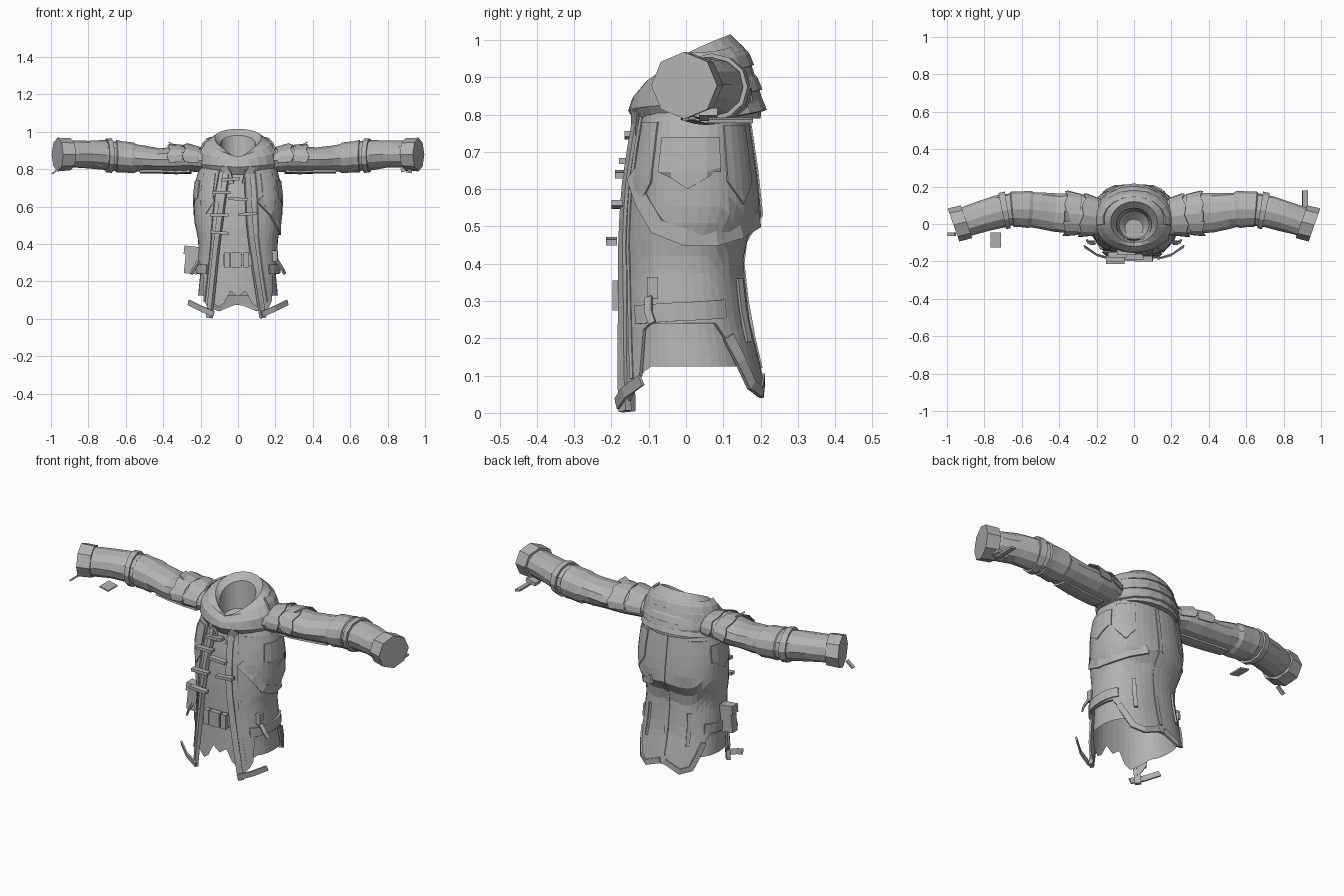
import bpy, bmesh, random
from math import sin, cos, asin, pi, radians, copysign
from mathutils import Vector

random.seed(4)
cube = bpy.data.objects.get("Cube")
if cube:
    bpy.data.objects.remove(cube)

GREY = (0.45, 0.45, 0.45, 1)
cloth = bpy.data.materials.new("grey_cloth")
cloth.use_nodes = True
cloth.diffuse_color = GREY
cloth.node_tree.nodes["Principled BSDF"].inputs["Base Color"].default_value = GREY
parts = []


def interp(t, table):
    """Linear lookup in rows of (key, values...)."""
    t = min(max(t, table[0][0]), table[-1][0])
    for lo, hi in zip(table, table[1:]):
        if t <= hi[0]:
            f = (t - lo[0]) / (hi[0] - lo[0])
            return [p + (q - p) * f for p, q in zip(lo[1:], hi[1:])]


def loft(name, rings, closed=True, caps=False, thick=0):
    """Skin a list of equally long point rows."""
    bm = bmesh.new()
    rows = [[bm.verts.new(p) for p in ring] for ring in rings]
    n = len(rows[0])
    for r, s in zip(rows, rows[1:]):
        for i in range(n if closed else n - 1):
            j = (i + 1) % n
            bm.faces.new((r[i], r[j], s[j], s[i]))
    if caps:
        bm.faces.new(rows[0])
        bm.faces.new(rows[-1])
    bmesh.ops.recalc_face_normals(bm, faces=bm.faces)
    me = bpy.data.meshes.new(name)
    bm.to_mesh(me)
    bm.free()
    me.materials.append(cloth)
    ob = bpy.data.objects.new(name, me)
    bpy.context.collection.objects.link(ob)
    if thick:
        mod = ob.modifiers.new("thickness", "SOLIDIFY")
        mod.thickness, mod.offset = thick, 0
    parts.append(ob)
    return ob


def ribbon(name, pts, w, h):
    """Flat strap along points, lying against the body."""
    pts = [Vector(p) for p in pts]
    rings = []
    for i, p in enumerate(pts):
        t = (pts[min(i + 1, len(pts) - 1)] - pts[max(i - 1, 0)]).normalized()
        n = Vector((p.x, p.y - 0.01, 0)).normalized()
        side = n.cross(t).normalized() * w / 2
        out = side.cross(t).normalized() * h / 2
        rings.append([p + side + out, p - side + out, p - side - out, p + side - out])
    return loft(name, rings, caps=True)


def box(name, c, size, turn=0):
    x, y, z = (s / 2 for s in size)
    ring = [(-x, -y), (x, -y), (x, y), (-x, y)]
    ob = loft(name, [[(a, b, k) for a, b in ring] for k in (-z, z)], caps=True)
    ob.location = c
    ob.rotation_euler.y = radians(turn)
    return ob


# Body cross-section: height, half width, front depth, back depth
BODY = [(0.03, 0.235, -0.18, 0.215), (0.15, 0.225, -0.175, 0.19), (0.25, 0.215, -0.17, 0.165),
        (0.40, 0.205, -0.165, 0.148), (0.46, 0.215, -0.165, 0.155), (0.53, 0.232, -0.16, 0.198),
        (0.65, 0.232, -0.15, 0.185), (0.75, 0.22, -0.13, 0.17), (0.82, 0.195, -0.12, 0.16),
        (0.87, 0.13, -0.08, 0.12)]


def surf(a, z, off=0.0):
    """Point on the body at angle a, measured from the front toward +x."""
    w, f, b = interp(z, BODY)
    mid, d = (f + b) / 2, (b - f) / 2
    s, c = sin(a), cos(a)
    return Vector(((w + off) * copysign(abs(s) ** 0.85, s),
                   mid - (d + off) * copysign(abs(c) ** 0.85, c), z))


def front_angle(x, z):
    return copysign(asin((abs(x) / interp(z, BODY)[0]) ** (1 / 0.85)), x)


# Outer coat: open front, slit sides, long tail
EDGES = {1: [(0.0, 0.13), (0.3, 0.085), (0.5, 0.06), (0.85, 0.045)],
         -1: [(0.0, 0.15), (0.4, 0.11), (0.6, 0.085), (0.85, 0.05)]}
HEM = [(0, 0.015), (25, 0.015), (44, 0.075), (52, 0.12), (57, 0.24), (118, 0.24), (143, 0.06), (158, 0.04),
       (180, 0.08)]


def edge(side, z):
    return front_angle(side * interp(z, EDGES[side])[0], z)


COLS, ROWS = 40, 14
rings = []
for r in range(ROWS + 1):
    row = []
    for k in range(COLS + 1):
        a0, a1 = edge(1, 0.1), 2 * pi + edge(-1, 0.1)
        hem_angle = a0 + (a1 - a0) * k / COLS
        low = interp(abs((hem_angle * 180 / pi + 180) % 360 - 180), HEM)[0]
        z = low + (0.87 - low) * r / ROWS
        a0, a1 = edge(1, z), 2 * pi + edge(-1, z)
        row.append(surf(a0 + (a1 - a0) * k / COLS, z))
    rings.append(row)
loft("outer_coat", rings, closed=False, thick=0.01)

# Inner vest: straight at the sides, two ragged points and a notch in front
VEST_HEM = [(0, 0.12), (8, 0.15), (20, 0.055), (34, 0.08), (55, 0.125), (180, 0.125)]
rings = []
for r in range(9):
    row = []
    for k in range(44):
        a = 2 * pi * k / 44
        low = interp(abs((a * 180 / pi + 180) % 360 - 180), VEST_HEM)[0]
        row.append(surf(a, low + (0.85 - low) * r / 8, -0.014))
    rings.append(row)
loft("inner_vest", rings)

for side, tag in ((1, "left"), (-1, "right")):
    # Front edge trims, turned-out hem corners and tail binding
    heights = [0.004 + 0.79 * i / 9 for i in range(10)]
    ribbon(tag + "_front_trim", [surf(edge(side, z), z, 0.007) for z in heights], 0.032, 0.02)
    ribbon(tag + "_inner_trim",
           [surf(edge(side, z) + side * 0.22, z, 0.004) for z in heights[1:]], 0.012, 0.01)
    ribbon(tag + "_hem_corner", [(side * 0.13, -0.185, 0.025), (side * 0.2, -0.165, 0.055),
                                 (side * 0.265, -0.12, 0.088)], 0.03, 0.008)
    tail = [surf(side * radians(d), interp(d, HEM)[0] + 0.015, 0.004) for d in (125, 134, 143, 158, 178)]
    ribbon(tag + "_tail_binding", tail, 0.03, 0.012)
    # Side belt, worn at a slight slope
    ribbon(tag + "_belt", [surf(side * radians(d), 0.265 + (d - 55) * 0.0002, 0.008)
                           for d in range(45, 126, 10)], 0.05, 0.012)
    # Shoulder blade, underarm and chest patches
    for name, d0, d1, z0, z1 in (("blade_patch", 118, 150, 0.56, 0.77), ("underarm_patch", 62, 112, 0.6, 0.74),
                                 ("chest_patch", 30, 55, 0.56, 0.78)):
        grid = [[surf(side * radians(d0 + (d1 - d0) * i / 4),
                      z0 + (z1 - z0) * j / 3 + (0.03 * abs(i - 2) if j == 0 else 0), 0.007)
                 for i in range(5)] for j in range(4)]
        loft(tag + "_" + name, grid, closed=False, thick=0.006)
    # Loose straps hanging by the belt
    ribbon(tag + "_hanging_strap", [surf(side * radians(150), z, 0.01) for z in (0.36, 0.28, 0.19)], 0.02, 0.01)
    ribbon(tag + "_hip_strap", [(side * 0.21, -0.1, 0.31), (side * 0.235, -0.1, 0.27),
                                (side * 0.25, -0.09, 0.24)], 0.02, 0.01)

# Back seam and diagonal chest strap
ribbon("back_seam", [surf(pi, z, 0.004) for z in (0.12, 0.2, 0.3, 0.4, 0.46, 0.53, 0.65, 0.78)], 0.02, 0.01)
CHEST = [(25, 0.64), (45, 0.57), (65, 0.5), (90, 0.47), (115, 0.47), (140, 0.49), (165, 0.52)]
ribbon("chest_strap", [surf(radians(d), z, 0.008) for d, z in CHEST], 0.045, 0.01)

# Toggles, buckle and pouch
TOGGLES = [(-0.04, -0.15, 0.745), (-0.09, -0.165, 0.675), (0.0, -0.175, 0.64),
           (0.05, -0.185, 0.56), (-0.1, -0.185, 0.555), (-0.1, -0.2, 0.46)]
for i, c in enumerate(TOGGLES):
    box(f"toggle_{i + 1}", c, (0.1, 0.03, 0.016), (i % 3 - 1) * 4)
for x, w in ((-0.06, 0.03), (-0.01, 0.06), (0.045, 0.03)):
    box("buckle_piece", (x, -0.182, 0.315), (w, 0.03, 0.08))
box("front_belt", (0, -0.165, 0.315), (0.16, 0.015, 0.06))
box("pouch", (-0.248, -0.02, 0.31), (0.07, 0.045, 0.14), 6)
box("pouch_flap", (-0.25, -0.02, 0.365), (0.078, 0.052, 0.045), 6)
box("left_belt_case", (0.185, -0.09, 0.335), (0.05, 0.03, 0.06))


# Draped collar: half width, front y, back y, front z, back z
def collar_ring(rx, yf, yb, zf, zb, n=24):
    row = []
    for k in range(n):
        a = 2 * pi * k / n
        rise = ((1 - cos(a)) / 2) ** 0.5
        row.append((rx * sin(a), (yf + yb) / 2 - (yb - yf) / 2 * cos(a), zf + (zb - zf) * rise))
    return row


# The front dips to a V and the lining closes in a cone
COLLAR = [(0.12, -0.07, 0.13, 0.78, 0.79), (0.2, -0.13, 0.2, 0.77, 0.79),
          (0.22, -0.155, 0.205, 0.81, 0.84), (0.21, -0.145, 0.18, 0.84, 0.92),
          (0.175, -0.12, 0.16, 0.865, 0.975), (0.125, -0.1, 0.12, 0.855, 1.015),
          (0.095, -0.09, 0.085, 0.82, 0.98), (0.08, -0.08, 0.07, 0.77, 0.83),
          (0.02, -0.03, 0.0, 0.76, 0.76)]
loft("collar", [collar_ring(*c) for c in COLLAR], caps=True)
# Hood folds: overlapping flared skirts piled behind the neck
for i, (rx, y, z) in enumerate([(0.222, 0.212, 0.805), (0.218, 0.2, 0.86), (0.2, 0.178, 0.925)]):
    rows = []
    for inset, lift in ((0, 0), (0.012, 0.03), (0.035, 0.055)):
        rows.append([((rx - inset) * sin(radians(d)), 0.02 - (y - inset - 0.02) * cos(radians(d)),
                      z + lift + 0.012 * cos(2 * radians(d)) - 0.006) for d in range(80, 281, 20)])
    loft(f"hood_fold_{i + 1}", rows, closed=False, thick=0.01)
# Collar tips running down into the front opening
for side, tag in ((1, "left"), (-1, "right")):
    ribbon(tag + "_collar_tip", [(side * 0.075, -0.135, 0.81), (side * 0.055, -0.135, 0.775),
                                 (side * 0.04, -0.135, 0.72)], 0.04, 0.012)

# Sleeve stations: x, centre y, centre z, y radius, z radius
SLEEVE = [(0.15, 0.03, 0.84, 0.09, 0.06), (0.25, 0.045, 0.855, 0.105, 0.07), (0.33, 0.055, 0.852, 0.108, 0.07),
          (0.42, 0.06, 0.85, 0.104, 0.064), (0.5, 0.072, 0.855, 0.096, 0.07), (0.58, 0.08, 0.862, 0.09, 0.076),
          (0.66, 0.078, 0.87, 0.088, 0.08), (0.72, 0.066, 0.875, 0.086, 0.078), (0.8, 0.045, 0.88, 0.083, 0.074),
          (0.88, 0.018, 0.88, 0.08, 0.072), (0.94, -0.005, 0.878, 0.076, 0.072)]


def sleeve_ring(side, x, grow=0.0, n=12, wobble=0.0, a0=0.0, a1=2 * pi, jag=0.0):
    """Ring square to the arm at x; a partial arc when a0 and a1 are given."""
    y, z, ry, rz = interp(x, SLEEVE)
    ahead, behind = interp(x + 0.03, SLEEVE), interp(x - 0.03, SLEEVE)
    t = Vector((0.06, ahead[0] - behind[0], 0)).normalized()
    if x > 0.86:
        t = Vector((0.94, -0.33, 0))
    row = []
    for k in range(n):
        a = a0 + (a1 - a0) * k / (n if a1 - a0 > 6 else n - 1)
        g = grow + random.uniform(-wobble, wobble)
        u = (ry + g) * cos(a)
        row.append((side * (x - t.y * u + jag * (k % 2)), y + t.x * u, z + (rz + g) * sin(a)))
    return row


for side, tag in ((1, "left"), (-1, "right")):
    xs = [s[0] for s in SLEEVE]
    loft(tag + "_sleeve", [sleeve_ring(side, x, wobble=0.003) for x in xs])
    loft(tag + "_elbow_wrap", [sleeve_ring(side, x, g) for x, g in
                               ((0.54, 0.0), (0.56, 0.008), (0.62, 0.005), (0.65, 0.007), (0.655, 0.0))])
    loft(tag + "_arm_band", [sleeve_ring(side, x, g) for x, g in
                             ((0.675, 0), (0.675, 0.012), (0.705, 0.012), (0.705, 0))])
    # Heavy eight-sided cuff, closed at the wrist
    loft(tag + "_cuff", [sleeve_ring(side, x, g, n=8) for x, g in
                         ((0.895, 0), (0.895, 0.014), (0.965, 0.018))], caps=True)
    # Torn shoulder caps over the top of the arm
    for i, (x, g) in enumerate(((0.2, 0.012), (0.29, 0.015))):
        loft(f"{tag}_shoulder_cap_{i + 1}",
             [sleeve_ring(side, x, 0.003, 9, 0, -0.2, pi + 0.2),
              sleeve_ring(side, x + 0.07, g, 9, 0, -0.2, pi + 0.2, 0.015)], closed=False, thick=0.005)
    # Upright torn flap on top of the shoulder
    loft(tag + "_shoulder_flap", [[(side * 0.24, y, 0.9), (side * 0.33, y + 0.01, 0.915), (side * 0.37, y + 0.01, 0.945)]
                                  for y in (0.0, 0.06)], closed=False, thick=0.008)
    # Seam along the underside of the sleeve
    loft(tag + "_sleeve_seam", [sleeve_ring(side, x, 0.005, 4, 0, 4.2, 4.9) for x in (0.25, 0.33, 0.42, 0.52)],
         closed=False, thick=0.01)

# Loose scraps of cloth on the arms
box("floating_scrap", (-0.74, -0.085, 0.82), (0.055, 0.08, 0.008), 12)
box("left_wrist_strap", (0.915, 0.12, 0.785), (0.03, 0.12, 0.01), 10)
box("right_wrist_strap", (-0.975, -0.055, 0.79), (0.05, 0.02, 0.01), -40)
box("left_wrist_tag", (0.9, 0.06, 0.8), (0.06, 0.05, 0.02), -15)

# Smooth folds, keep creases sharp
for ob in bpy.context.view_layer.objects:
    ob.select_set(ob in parts)
bpy.context.view_layer.objects.active = parts[0]
bpy.ops.object.shade_smooth_by_angle(angle=radians(28))
